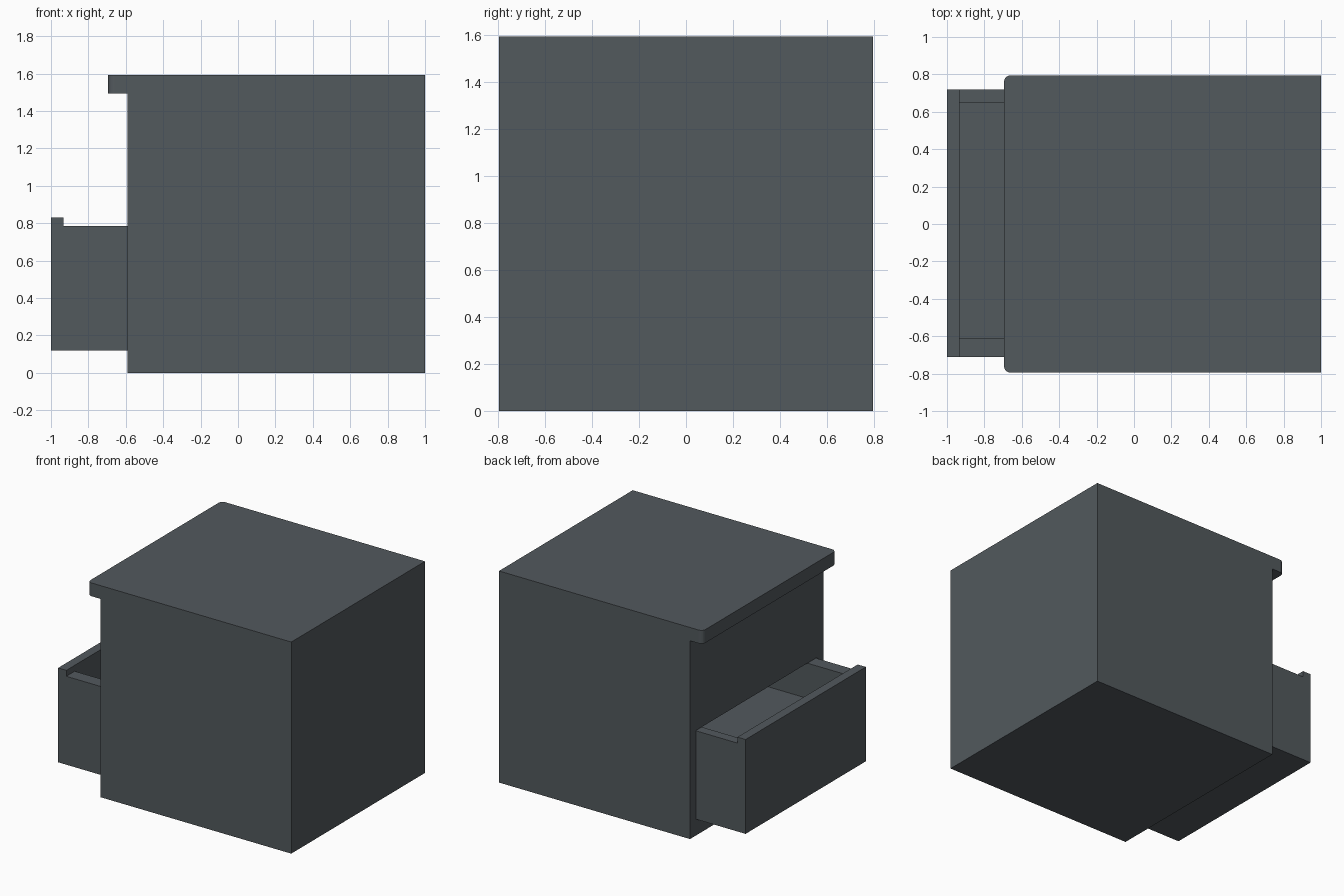
import bpy, bmesh

if "Cube" in bpy.data.objects:
    bpy.data.objects.remove(bpy.data.objects["Cube"])

gray = bpy.data.materials.new("slate_gray")
gray.diffuse_color = (0.085, 0.1, 0.11, 1)
gray.use_nodes = True
gray.node_tree.nodes["Principled BSDF"].inputs["Base Color"].default_value = gray.diffuse_color


def extruded(name, profile, y0, y1, round_x=None):
    """Extrude an x-z profile along y; optionally round the upright corners at round_x."""
    bm = bmesh.new()
    face = bm.faces.new([bm.verts.new((x, y0, z)) for x, z in profile])
    ext = bmesh.ops.extrude_face_region(bm, geom=[face])
    moved = [g for g in ext["geom"] if isinstance(g, bmesh.types.BMVert)]
    bmesh.ops.translate(bm, verts=moved, vec=(0, y1 - y0, 0))
    bmesh.ops.recalc_face_normals(bm, faces=bm.faces[:])
    if round_x is not None:
        edges = [e for e in bm.edges
                 if all(abs(v.co.x - round_x) < 1e-4 for v in e.verts)
                 and abs(e.verts[0].co.y - e.verts[1].co.y) < 1e-4]
        bmesh.ops.bevel(bm, geom=edges, offset=0.035, segments=5,
                        profile=0.5, affect='EDGES')
    mesh = bpy.data.meshes.new(name)
    bm.to_mesh(mesh)
    bm.free()
    mesh.materials.append(gray)
    obj = bpy.data.objects.new(name, mesh)
    bpy.context.collection.objects.link(obj)
    return obj


def rect(x0, x1, z0, z1):
    return [(x0, z0), (x1, z0), (x1, z1), (x0, z1)]


def cut(obj, cutter):
    """Apply a boolean cut, then remove the cutter."""
    mod = obj.modifiers.new("cut", 'BOOLEAN')
    mod.operation = 'DIFFERENCE'
    mod.solver = 'EXACT'
    mod.object = cutter
    cutter.hide_render = True
    bpy.context.view_layer.objects.active = obj
    bpy.ops.object.modifier_apply(modifier=mod.name)
    bpy.data.objects.remove(cutter)


# Cabinet body with overhanging top lip
cabinet = extruded("cabinet",
                   [(-0.59, 0), (1, 0), (1, 1.592), (-0.695, 1.592),
                    (-0.695, 1.492), (-0.59, 1.492)],
                   -0.795, 0.795, round_x=-0.695)
# Opening the drawer slides into
cut(cabinet, extruded("opening_cutter", rect(-0.8, 0.52, 0.118, 0.79), -0.713, 0.723))

# Pulled-out drawer with raised front panel
drawer = extruded("drawer",
                  [(-1, 0.12), (0.5, 0.12), (0.5, 0.785), (-0.932, 0.785),
                   (-0.932, 0.83), (-1, 0.83)], -0.71, 0.72)
# Hollow inside the drawer
cut(drawer, extruded("hollow_cutter", rect(-0.932, 0.43, 0.52, 1.0), -0.61, 0.647))
